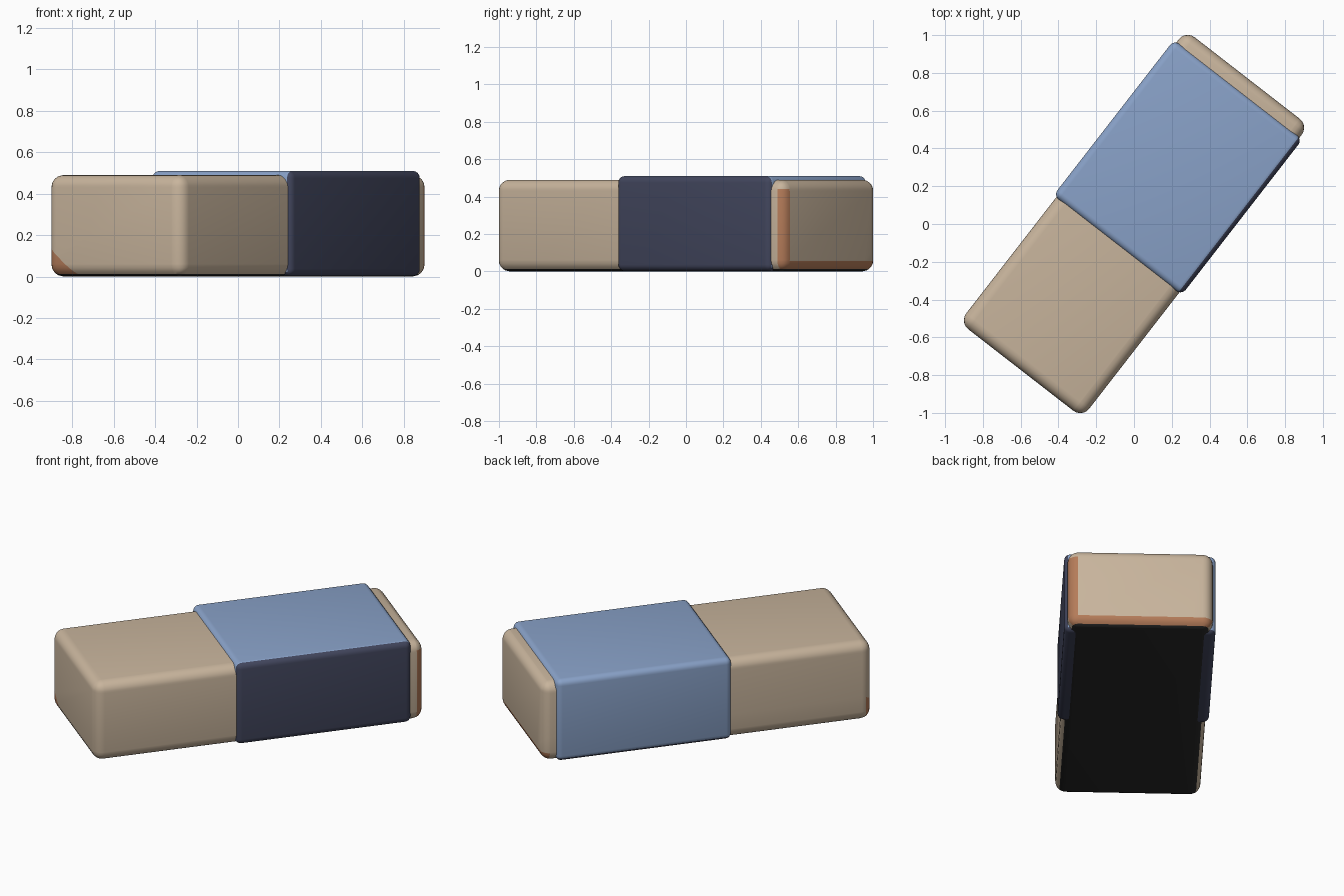
import bpy, bmesh, math
from mathutils import Vector

if "Cube" in bpy.data.objects:
    bpy.data.objects.remove(bpy.data.objects["Cube"])

ANGLE = math.radians(52.2)   # the long axis lies diagonally on the ground


def mat(name, rgb):
    m = bpy.data.materials.new(name)
    m.diffuse_color = (*rgb, 1)
    m.use_nodes = True
    m.node_tree.nodes["Principled BSDF"].inputs["Base Color"].default_value = m.diffuse_color
    return m


beige = mat("beige rubber", (0.58, 0.46, 0.335))
orange = mat("worn orange", (0.46, 0.20, 0.10))
black = mat("dirty black", (0.022, 0.022, 0.022))
blue = mat("sleeve blue", (0.25, 0.36, 0.58))
navy = mat("sleeve navy", (0.054, 0.061, 0.11))


def rounded_box(name, lo, hi, radius, cuts, mats, rule):
    """Bevelled box, cut along colour borders, coloured by a rule on face centres."""
    bm = bmesh.new()
    bmesh.ops.create_cube(bm, size=1)
    for v in bm.verts:
        v.co = Vector([lo[i] + (v.co[i] + 0.5) * (hi[i] - lo[i]) for i in range(3)])
    bmesh.ops.bevel(bm, geom=bm.edges[:], offset=radius, segments=5,
                    profile=0.5, affect='EDGES')
    for co, no in cuts:
        bmesh.ops.bisect_plane(bm, geom=bm.verts[:] + bm.edges[:] + bm.faces[:],
                               plane_co=co, plane_no=no, dist=1e-5)
    bm.normal_update()
    for f in bm.faces:
        f.smooth = True
        f.material_index = rule(f.calc_center_median())
    me = bpy.data.meshes.new(name)
    bm.to_mesh(me)
    bm.free()
    for m in mats:
        me.materials.append(m)
    ob = bpy.data.objects.new(name, me)
    bpy.context.collection.objects.link(ob)
    ob.rotation_euler.z = ANGLE
    bpy.ops.object.select_all(action='DESELECT')
    ob.select_set(True)
    bpy.context.view_layer.objects.active = ob
    bpy.ops.object.shade_smooth_by_angle(angle=math.radians(35))
    return ob


# Rubber block: black underside, orange wear on the ends
SLOPE_CO, SLOPE_NO = Vector((0, 0.41, 0.15)), Vector((0, -0.105, 0.13))


def block_rule(c):
    if c.z < 0.012:
        return 2
    if c.x > 0.935 and (c.z < 0.055 or (c.y < -0.355 and c.z < 0.44)):
        return 1
    if c.x < -0.945 and c.y > 0.2 and (c - SLOPE_CO).dot(SLOPE_NO) < 0:
        return 1
    return 0


rounded_box("rubber_block", (-0.978, -0.412, 0), (0.978, 0.412, 0.49), 0.06,
            [((0, 0, 0.012), (0, 0, 1)), ((0, 0, 0.055), (0, 0, 1)),
             ((0, 0, 0.44), (0, 0, 1)), ((0.935, 0, 0), (1, 0, 0)),
             ((-0.945, 0, 0), (1, 0, 0)), ((0, -0.355, 0), (0, 1, 0)),
             (SLOPE_CO, SLOPE_NO)],
            [beige, orange, black], block_rule)

# Card sleeve: blue top and one side, navy other side and underside
rounded_box("sleeve", (-0.142, -0.43, 0.002), (0.90, 0.43, 0.51), 0.035,
            [((0, -0.408, 0), (0, 1, 0)), ((0, 0, 0.022), (0, 0, 1))],
            [blue, navy],
            lambda c: 1 if c.y < -0.408 or c.z < 0.022 else 0)
